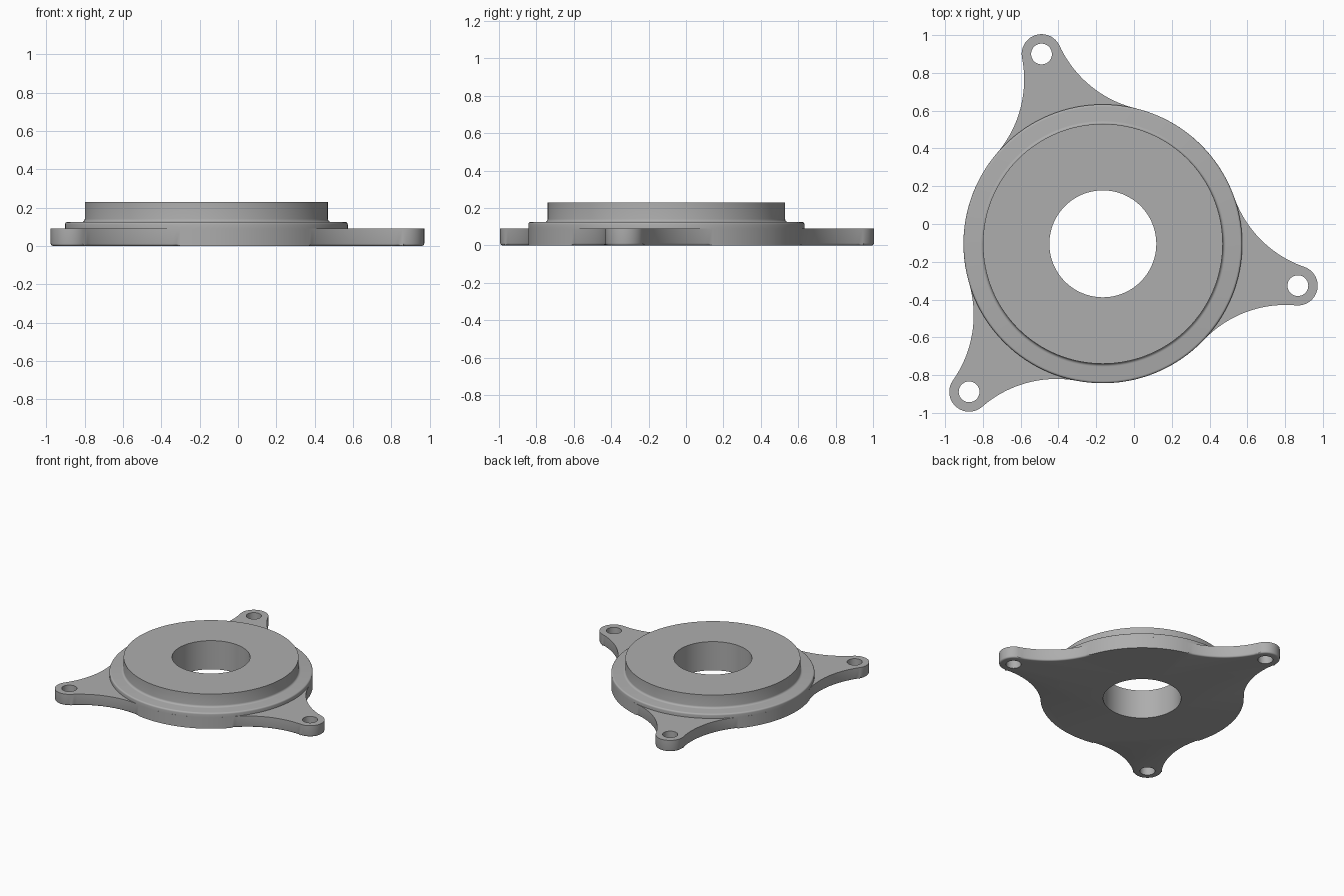
import bpy
import bmesh
from math import sin, cos, pi, radians, atan2
from mathutils import Vector

cube = bpy.data.objects.get("Cube")
if cube:
    bpy.data.objects.remove(cube)

CENTRE = Vector((-0.165, -0.105))
HUB_R, BOSS_R, BORE_R = 0.738, 0.635, 0.283
EAR_R, EAR_HOLE_R, EAR_DIST, FILLET_R = 0.105, 0.055, 1.056, 0.6
PLATE_TOP, STEP_TOP, BOSS_TOP = 0.09, 0.125, 0.23
EDGE = 0.012
EAR_ANGLES = [radians(-12.1 + 120 * i) for i in range(3)]

grey = bpy.data.materials.new("plain grey")
grey.use_nodes = True
colour = (0.42, 0.42, 0.42, 1)
grey.diffuse_color = colour
grey.node_tree.nodes["Principled BSDF"].inputs["Base Color"].default_value = colour


def polar(r, a):
    return Vector((r * cos(a), r * sin(a)))


def arc(centre, r, a0, a1, n):
    return [centre + polar(r, a0 + (a1 - a0) * i / n) for i in range(n + 1)]


def make_object(name, bm):
    bmesh.ops.recalc_face_normals(bm, faces=bm.faces)
    mesh = bpy.data.meshes.new(name)
    bm.to_mesh(mesh)
    bm.free()
    mesh.materials.append(grey)
    obj = bpy.data.objects.new(name, mesh)
    bpy.context.collection.objects.link(obj)
    return obj


def smooth(obj):
    bpy.ops.object.select_all(action="DESELECT")
    obj.select_set(True)
    bpy.context.view_layer.objects.active = obj
    bpy.ops.object.shade_smooth_by_angle(angle=radians(35))


def outline():
    """Hub circle with three ears blended in by tangent concave arcs."""
    # Fillet centre touches both circles: law of cosines gives its angle
    s, t = HUB_R + FILLET_R, EAR_R + FILLET_R
    cos_a = (s * s + EAR_DIST ** 2 - t * t) / (2 * s * EAR_DIST)
    a = atan2((1 - cos_a ** 2) ** 0.5, cos_a)
    ear = Vector((EAR_DIST, 0))
    low, high = polar(s, -a), polar(s, a)
    to_ear = atan2(*(ear - high).yx)
    tip = atan2(*(high - ear).yx)
    origin = Vector((0, 0))
    section = arc(low, FILLET_R, pi - a, -to_ear, 24)[:-1]
    section += arc(ear, EAR_R, -tip, tip, 32)[:-1]
    section += arc(high, FILLET_R, to_ear, a - pi, 24)[:-1]
    section += arc(origin, HUB_R, a, 2 * pi / 3 - a, 32)[:-1]
    points = []
    for angle in EAR_ANGLES:
        c, d = cos(angle), sin(angle)
        points += [CENTRE + Vector((p.x * c - p.y * d, p.x * d + p.y * c)) for p in section]
    return points


# Flat mounting plate with rounded lower rim
bm = bmesh.new()
base = bm.faces.new([bm.verts.new((p.x, p.y, 0)) for p in outline()])
rim = bmesh.ops.extrude_face_region(bm, geom=[base], use_keep_orig=True)["geom"]
for v in rim:
    if isinstance(v, bmesh.types.BMVert):
        v.co.z = PLATE_TOP
lower = [e for e in bm.edges if all(v.co.z < 0.001 for v in e.verts)]
bmesh.ops.bevel(bm, geom=lower, offset=EDGE, segments=3, profile=0.5, affect="EDGES")
plate = make_object("mounting_plate", bm)

# Bore and bolt holes
bm = bmesh.new()
holes = [(CENTRE, BORE_R, 128)]
holes += [(CENTRE + polar(EAR_DIST, a), EAR_HOLE_R, 48) for a in EAR_ANGLES]
for pos, r, n in holes:
    made = bmesh.ops.create_cone(bm, cap_ends=True, segments=n, radius1=r, radius2=r, depth=1)
    bmesh.ops.translate(bm, verts=made["verts"], vec=pos.to_3d())
cutter = make_object("hole_cutter", bm)
cutter.hide_render = True
mod = plate.modifiers.new("holes", "BOOLEAN")
mod.object = cutter
mod.operation = "DIFFERENCE"
mod.solver = "EXACT"
bpy.context.view_layer.objects.active = plate
bpy.ops.object.modifier_apply(modifier=mod.name)
bpy.data.objects.remove(cutter)
smooth(plate)

# Raised ring: stepped flange and boss, turned about the bore
shoulder = arc(Vector((HUB_R - EDGE, STEP_TOP - EDGE)), EDGE, 0, pi / 2, 4)
root = arc(Vector((BOSS_R + 0.016, STEP_TOP + 0.016)), 0.016, 1.5 * pi, pi, 4)
profile = [Vector((BORE_R, PLATE_TOP)), Vector((HUB_R, PLATE_TOP))] + shoulder + root
profile += [Vector((BOSS_R, BOSS_TOP)), Vector((BORE_R, BOSS_TOP))]
bm = bmesh.new()
verts = [bm.verts.new((CENTRE.x + p.x, CENTRE.y, p.y)) for p in profile]
edges = [bm.edges.new((v, verts[(i + 1) % len(verts)])) for i, v in enumerate(verts)]
bmesh.ops.spin(bm, geom=verts + edges, cent=CENTRE.to_3d(), axis=(0, 0, 1),
               angle=2 * pi, steps=128, use_merge=True)
bmesh.ops.remove_doubles(bm, verts=bm.verts, dist=0.0001)
smooth(make_object("stepped_boss", bm))
